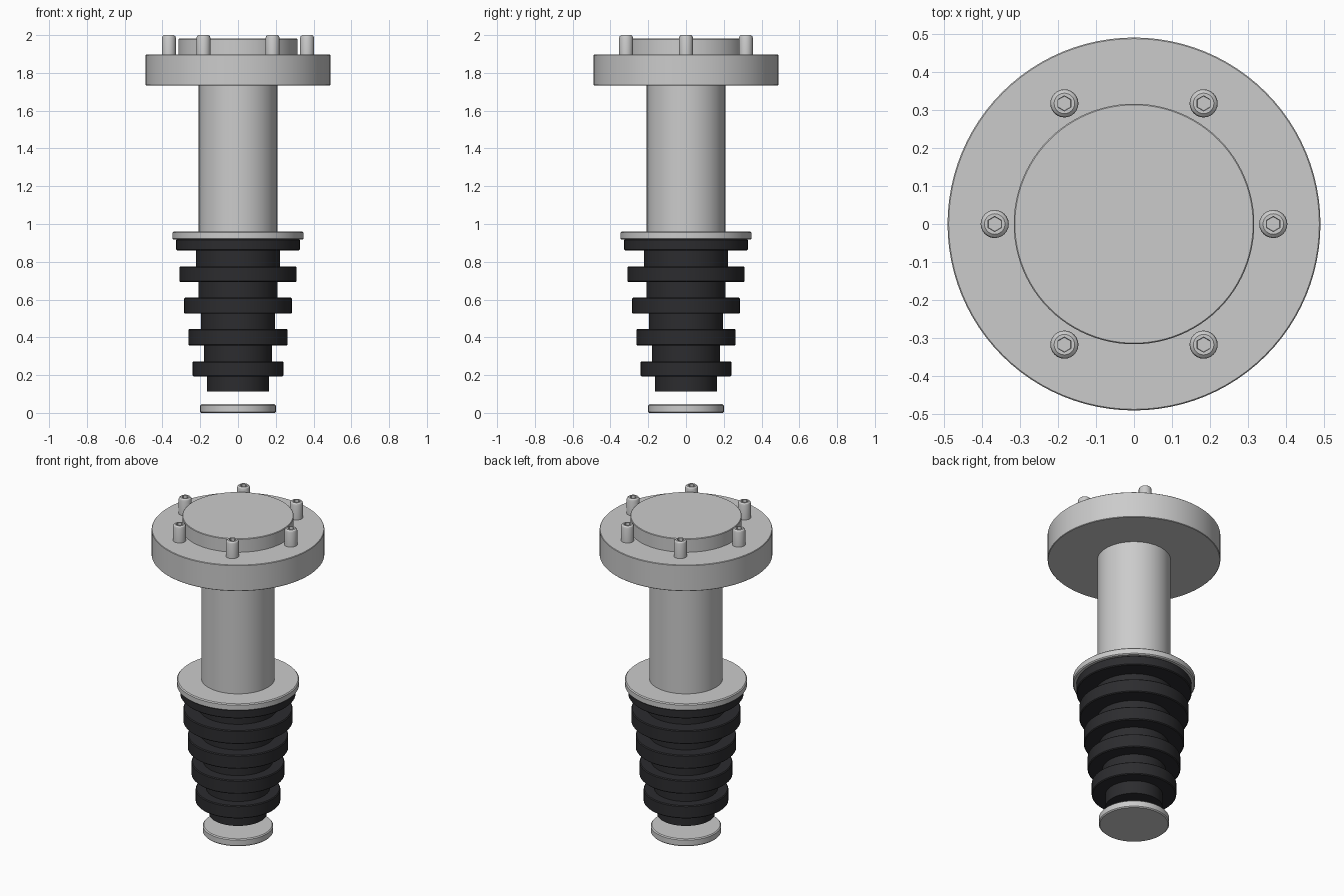
import bpy, bmesh
from math import sin, cos, pi, radians

if "Cube" in bpy.data.objects:
    bpy.data.objects.remove(bpy.data.objects["Cube"])


def material(name, color):
    m = bpy.data.materials.new(name)
    m.diffuse_color = color
    m.use_nodes = True
    m.node_tree.nodes["Principled BSDF"].inputs["Base Color"].default_value = m.diffuse_color
    return m


rubber = material("rubber_black", (0.025, 0.025, 0.028, 1))
white = material("ring_white", (0.85, 0.85, 0.84, 1))


def lathe(name, profile, segs=96, mat=None):
    """Revolve (radius, z, is_hex) points bottom to top and cap both ends."""
    bm = bmesh.new()
    rows = []
    for r, z, *is_hex in profile:
        row = []
        for i in range(segs):
            a = 2 * pi * i / segs
            k = 1.0
            if is_hex:  # hexagon with corners towards +-y
                k = cos(pi / 6) / cos((a + pi / 6) % (pi / 3) - pi / 6)
            row.append(bm.verts.new((r * k * cos(a), r * k * sin(a), z)))
        rows.append(row)
    for lo, hi in zip(rows, rows[1:]):
        for i in range(segs):
            j = (i + 1) % segs
            bm.faces.new((lo[i], lo[j], hi[j], hi[i]))
    bm.faces.new(rows[0][::-1])
    bm.faces.new(rows[-1])
    me = bpy.data.meshes.new(name)
    bm.to_mesh(me)
    bm.free()
    if mat:
        me.materials.append(mat)
    ob = bpy.data.objects.new(name, me)
    bpy.context.collection.objects.link(ob)
    bpy.ops.object.select_all(action='DESELECT')
    ob.select_set(True)
    bpy.context.view_layer.objects.active = ob
    bpy.ops.object.shade_smooth_by_angle(angle=radians(30))
    return ob


def disc(r, z0, z1, b):
    """Profile of a disc with chamfered rims."""
    return [(r - b, z0), (r, z0 + b), (r, z1 - b), (r - b, z1)]


# Bottom ring, separated from the boot by a gap
lathe("bottom_ring", disc(0.2, 0.0, 0.046, 0.006), mat=white)

# Stepped rubber boot: alternating necks and ribs
radii = [0.163, 0.24, 0.18, 0.263, 0.197, 0.285, 0.21, 0.31, 0.223, 0.327]
levels = [0.112, 0.193, 0.273, 0.358, 0.443, 0.525, 0.61, 0.692, 0.776, 0.86, 0.92]
boot = []
for i, r in enumerate(radii):
    if i % 2:
        boot += disc(r, levels[i], levels[i + 1], 0.005)
    else:
        boot += [(r, levels[i]), (r, levels[i + 1])]
lathe("rubber_boot", boot, mat=rubber)

# Collar, shaft, flange and cap
lathe("top_ring", disc(0.347, 0.917, 0.96, 0.006), mat=white)
lathe("shaft", [(0.208, 0.95), (0.208, 1.74)])
lathe("flange", disc(0.49, 1.734, 1.897, 0.003))
lathe("cap", disc(0.316, 1.89, 1.981, 0.003))

# Six socket-head bolts around the cap
bolt = lathe("bolt_1", [(0.037, 1.89), (0.037, 1.985), (0.034, 1.994), (0.027, 2.0),
                        (0.02, 2.0, True), (0.019, 1.98, True)], segs=24)
for n in range(6):
    ob = bolt
    if n:
        ob = bolt.copy()
        ob.name = f"bolt_{n + 1}"
        bpy.context.collection.objects.link(ob)
    ob.location = (0.366 * cos(n * pi / 3), 0.366 * sin(n * pi / 3), 0)
